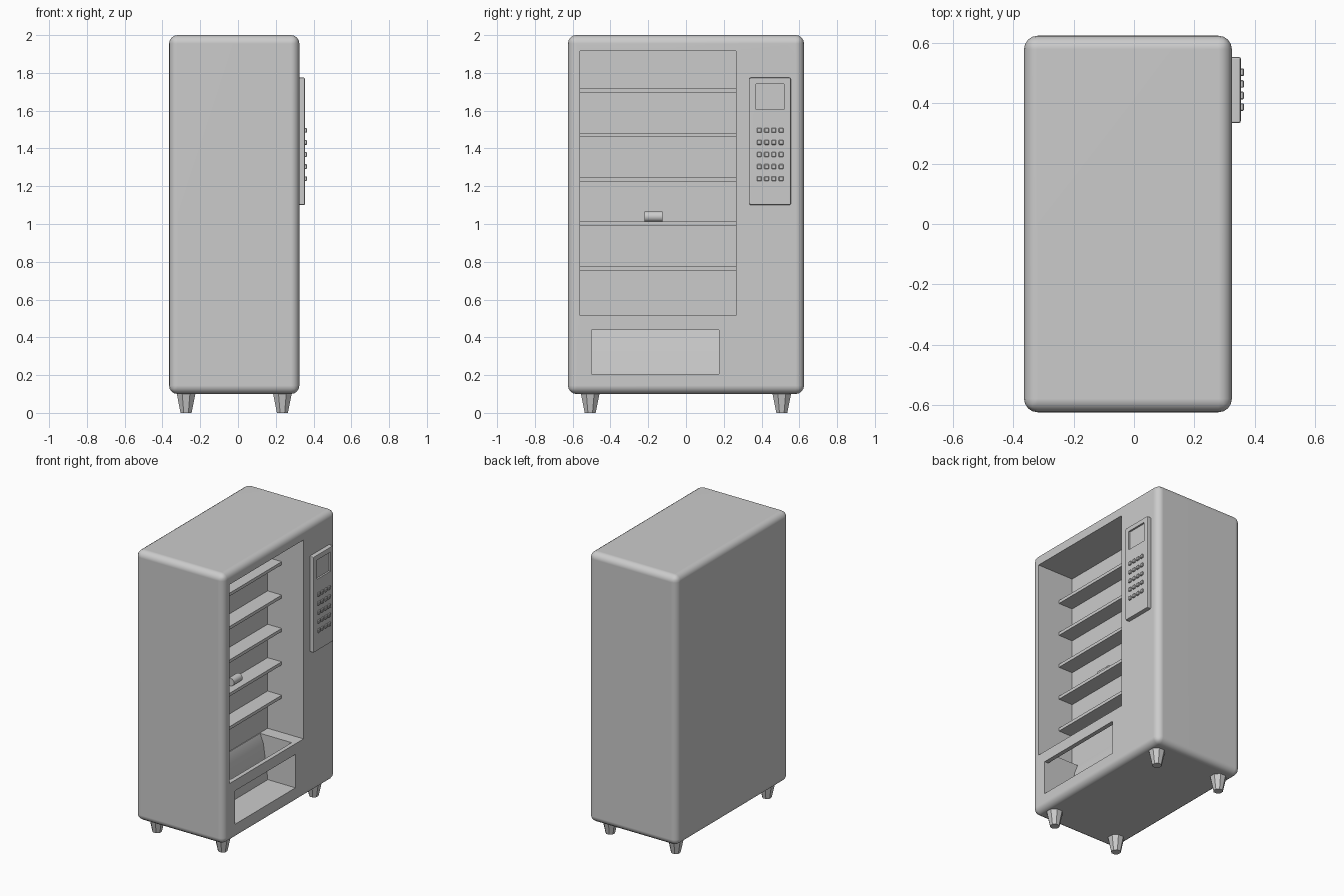
import bpy, bmesh, math
from mathutils import Matrix

if "Cube" in bpy.data.objects:
    bpy.data.objects.remove(bpy.data.objects["Cube"])


def finish(bm, name):
    bmesh.ops.recalc_face_normals(bm, faces=bm.faces)
    me = bpy.data.meshes.new(name)
    bm.to_mesh(me)
    bm.free()
    ob = bpy.data.objects.new(name, me)
    bpy.context.collection.objects.link(ob)
    return ob


def box(name, x, y, z, bevel=0.0, segments=2):
    """Box from (min, max) ranges with optional rounded edges."""
    bm = bmesh.new()
    bmesh.ops.create_cube(bm, size=1)
    for v in bm.verts:
        for i, r in enumerate((x, y, z)):
            v.co[i] = r[0] if v.co[i] < 0 else r[1]
    if bevel:
        bmesh.ops.bevel(bm, geom=bm.edges[:], offset=bevel, segments=segments,
                        profile=0.5, affect='EDGES')
    return finish(bm, name)


def prism(name, profile, y0, y1):
    """Extrude an x-z profile along y."""
    bm = bmesh.new()
    face = bm.faces.new([bm.verts.new((x, y0, z)) for x, z in profile])
    ext = bmesh.ops.extrude_face_region(bm, geom=[face])
    for v in ext['geom']:
        if isinstance(v, bmesh.types.BMVert):
            v.co.y = y1
    return finish(bm, name)


def activate(ob):
    bpy.ops.object.select_all(action='DESELECT')
    ob.select_set(True)
    bpy.context.view_layer.objects.active = ob


def cut(ob, cutter):
    cutter.hide_render = True
    mod = ob.modifiers.new("cut", 'BOOLEAN')
    mod.operation, mod.solver, mod.object = 'DIFFERENCE', 'EXACT', cutter
    activate(ob)
    bpy.ops.object.modifier_apply(modifier=mod.name)
    bpy.data.objects.remove(cutter, do_unlink=True)


def smooth(ob):
    activate(ob)
    bpy.ops.object.shade_smooth_by_angle(angle=math.radians(35))
    mod = ob.modifiers.new("normals", 'WEIGHTED_NORMAL')
    mod.keep_sharp = True


# Cabinet with display bay and a chute leading down to the pickup slot
cabinet = box("cabinet", (-0.365, 0.325), (-0.625, 0.625), (0.10, 2.0), 0.045, 4)
cut(cabinet, box("bay_cutter", (0.045, 0.45), (-0.56, 0.265), (0.515, 1.915)))
chute = [(0.05, 0.60), (0.05, 0.515), (0.075, 0.45), (0.11, 0.205),
         (0.45, 0.205), (0.45, 0.44), (0.295, 0.44), (0.295, 0.60)]
cut(cabinet, prism("chute_cutter", chute, -0.50, 0.175))
smooth(cabinet)

# Shelves
for i in range(5):
    z = 0.755 + i * 0.235
    box(f"shelf_{i + 1}", (0.04, 0.155), (-0.562, 0.267), (z, z + 0.022))

# Drink can lying on the second shelf
bm = bmesh.new()
bmesh.ops.create_cone(bm, cap_ends=True, segments=20, radius1=0.028, radius2=0.028, depth=0.095,
                      matrix=Matrix.Translation((0.095, -0.173, 1.039)) @ Matrix.Rotation(math.pi / 2, 4, 'X'))
smooth(finish(bm, "can"))

# Control panel with recessed screen
panel = box("control_panel", (0.31, 0.355), (0.335, 0.555), (1.10, 1.775), 0.008, 2)
cut(panel, box("screen_cutter", (0.343, 0.40), (0.37, 0.52), (1.605, 1.74)))
smooth(panel)

# Keypad buttons
for row in range(5):
    for col in range(4):
        y, z = 0.388 + col * 0.0385, 1.24 + row * 0.064
        box(f"button_{row + 1}_{col + 1}", (0.345, 0.365),
            (y - 0.0125, y + 0.0125), (z - 0.0125, z + 0.0125), 0.003, 1)

# Tapered feet
for x in (-0.275, 0.235):
    for y in (-0.507, 0.507):
        bm = bmesh.new()
        k = 1 / math.cos(math.pi / 8)
        bmesh.ops.create_cone(bm, cap_ends=True, segments=8, radius1=0.029 * k, radius2=0.051 * k, depth=0.11,
                              matrix=Matrix.Translation((x, y, 0.055)) @ Matrix.Rotation(math.pi / 8, 4, 'Z'))
        finish(bm, f"foot_{'back' if x < 0 else 'front'}_{'left' if y < 0 else 'right'}")
